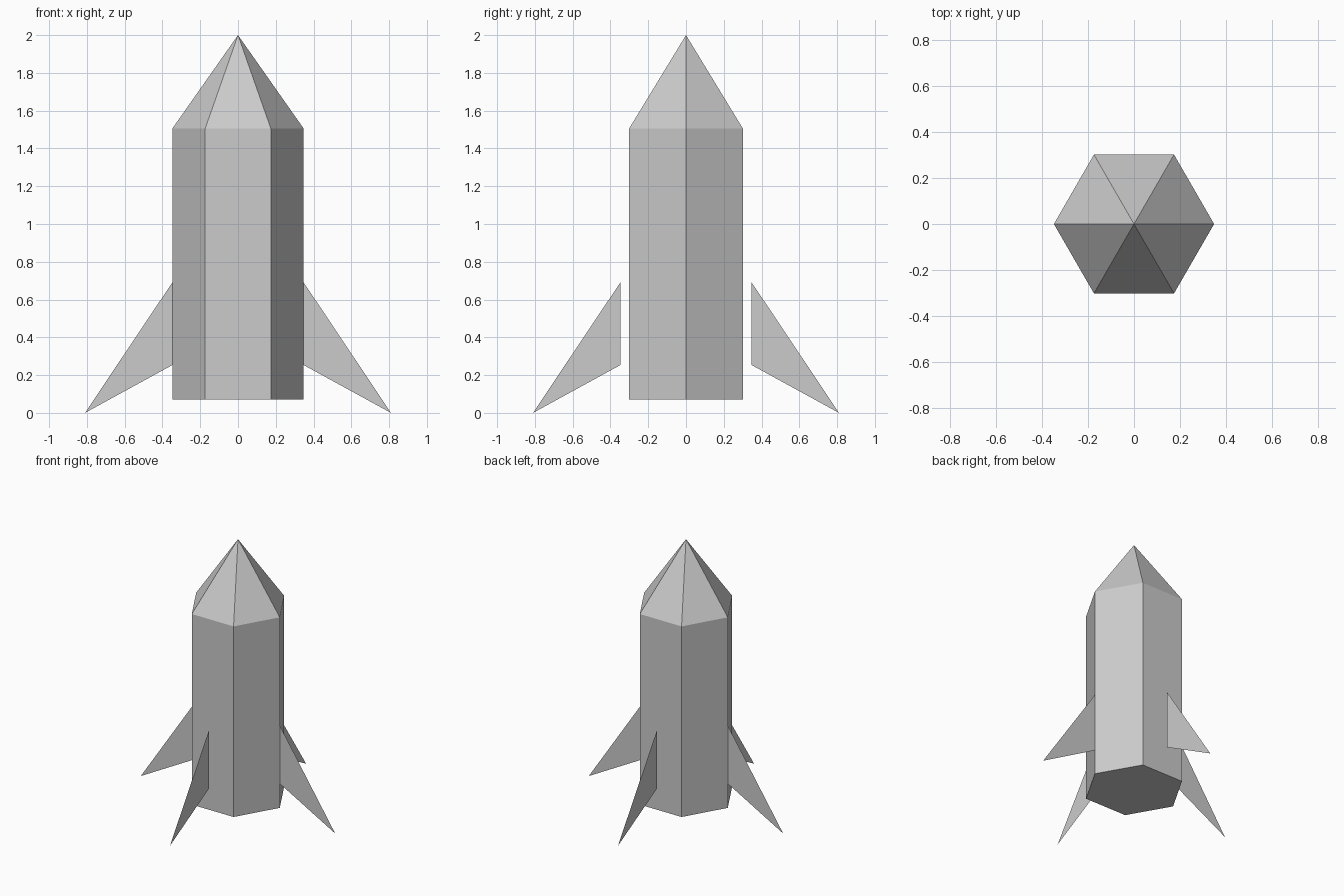
import bpy
import bmesh
from math import pi
from mathutils import Matrix

if "Cube" in bpy.data.objects:
    bpy.data.objects.remove(bpy.data.objects["Cube"])

SIDES = 6
RADIUS = 0.348
BASE_Z, SHOULDER_Z, TIP_Z = 0.07, 1.505, 2.0


def finish(name, bm):
    mesh = bpy.data.meshes.new(name)
    bm.to_mesh(mesh)
    bm.free()
    obj = bpy.data.objects.new(name, mesh)
    bpy.context.collection.objects.link(obj)
    return obj


# Hexagonal hull: a disc extruded up, then its top poked into a pointed nose
bm = bmesh.new()
bmesh.ops.create_circle(bm, cap_ends=True, segments=SIDES, radius=RADIUS,
                        matrix=Matrix.Translation((0, 0, BASE_Z)) @ Matrix.Rotation(pi / 2, 4, 'Z'))
# Put two corners of the hexagon on the x axis
corner = bm.verts[:][0].co
if min(abs(v.co.y) for v in bm.verts) > 0.01:
    bmesh.ops.rotate(bm, verts=bm.verts, matrix=Matrix.Rotation(pi / 6, 3, 'Z'))
base = bm.faces[:][0]
ext = bmesh.ops.extrude_face_region(bm, geom=[base], use_keep_orig=True)["geom"]
top_verts = [g for g in ext if isinstance(g, bmesh.types.BMVert)]
top_face = [g for g in ext if isinstance(g, bmesh.types.BMFace)]
bmesh.ops.translate(bm, verts=top_verts, vec=(0, 0, SHOULDER_Z - BASE_Z))
nose = bmesh.ops.poke(bm, faces=top_face)["verts"]
nose[0].co.z = TIP_Z
bmesh.ops.recalc_face_normals(bm, faces=bm.faces)
finish("rocket_hull", bm)

# Four paper-thin swept fins, one every quarter turn
fin_profile = [(0.348, 0.69), (0.348, 0.253), (0.81, 0.0)]
for i, side in enumerate(("right", "back", "left", "front")):
    bm = bmesh.new()
    bm.faces.new([bm.verts.new((x, 0, z)) for x, z in fin_profile])
    bmesh.ops.rotate(bm, verts=bm.verts, matrix=Matrix.Rotation(i * pi / 2, 3, 'Z'))
    finish(f"{side}_fin", bm)
